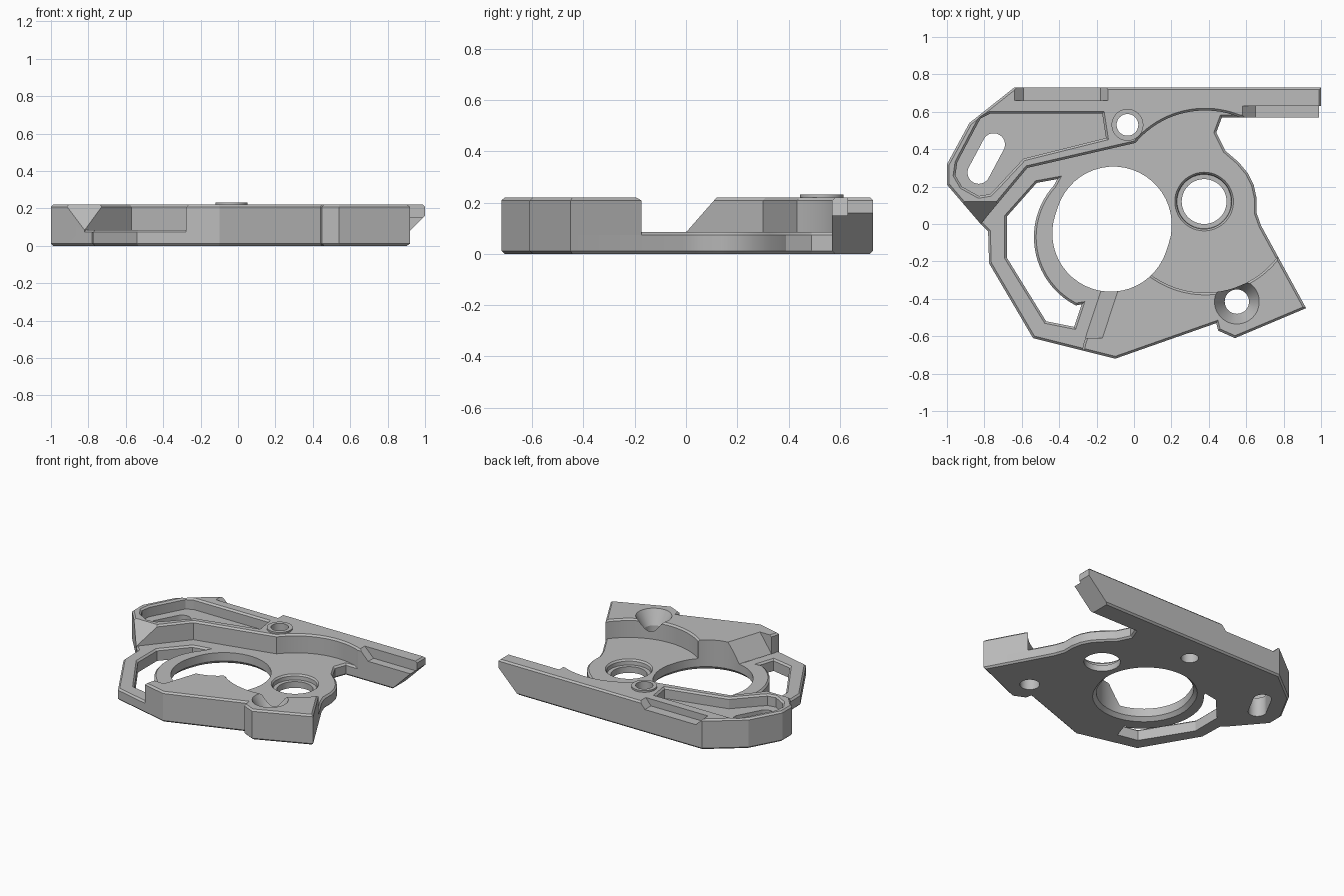
import bpy, bmesh
from math import cos, sin, radians, pi
from mathutils import Vector, Matrix

cube = bpy.data.objects.get("Cube")
if cube:
    bpy.data.objects.remove(cube, do_unlink=True)

grey = bpy.data.materials.new("Machined grey")
grey.use_nodes = True
grey.diffuse_color = (0.5, 0.5, 0.5, 1)
grey.node_tree.nodes["Principled BSDF"].inputs["Base Color"].default_value = (0.5, 0.5, 0.5, 1)

TOP, FLOOR, EDGE = 0.22, 0.085, 0.012


def arc(cx, cy, r, a0, a1, n=32):
    """Points on an arc, angles in degrees."""
    angles = [radians(a0 + (a1 - a0) * i / n) for i in range(n + 1)]
    return [(cx + r * cos(a), cy + r * sin(a)) for a in angles]


def circle(cx, cy, r, n=48):
    return arc(cx, cy, r, 0, 360, n)[:-1]


def slot(a, b, r):
    """Rounded slot outline between two centres."""
    d = Vector(b) - Vector(a)
    t = Vector((1, 0)).angle_signed(d) * -180 / pi
    return arc(*b, r, t - 90, t + 90, 24) + arc(*a, r, t + 90, t + 270, 24)


def grow(pts, amount):
    """Offset a closed outline outward with mitred corners."""
    n = len(pts)
    area = sum(pts[i - 1][0] * pts[i][1] - pts[i][0] * pts[i - 1][1] for i in range(n))
    side = 1 if area > 0 else -1
    out = []
    for i in range(n):
        p = Vector(pts[i])
        e1 = (p - Vector(pts[i - 1])).normalized()
        e2 = (Vector(pts[(i + 1) % n]) - p).normalized()
        n1, n2 = Vector((e1.y, -e1.x)) * side, Vector((e2.y, -e2.x)) * side
        out.append(p + (n1 + n2) * (amount / max(0.3, 1 + n1.dot(n2))))
    return out


def prism(name, pts, layers, axis="z", matrix=None):
    """Solid from an outline stacked at (height, offset) layers along an axis."""
    place = {"z": lambda u, v, w: (u, v, w),
             "x": lambda u, v, w: (w, u, v),
             "y": lambda u, v, w: (u, w, v)}[axis]
    bm = bmesh.new()
    rings = [[bm.verts.new(place(p[0], p[1], h)) for p in grow(pts, off)]
             for h, off in layers]
    n = len(pts)
    bm.faces.new(rings[0])
    bm.faces.new(rings[-1])
    for a, b in zip(rings, rings[1:]):
        for i in range(n):
            j = (i + 1) % n
            bm.faces.new((a[i], a[j], b[j], b[i]))
    bmesh.ops.recalc_face_normals(bm, faces=bm.faces)
    mesh = bpy.data.meshes.new(name)
    bm.to_mesh(mesh)
    bm.free()
    if matrix:
        mesh.transform(matrix)
    mesh.materials.append(grey)
    obj = bpy.data.objects.new(name, mesh)
    bpy.context.collection.objects.link(obj)
    return obj


def combine(target, tool, operation):
    """Apply a boolean and discard the tool."""
    mod = target.modifiers.new("shape", "BOOLEAN")
    mod.operation, mod.solver, mod.object = operation, "EXACT", tool
    bpy.context.view_layer.objects.active = target
    bpy.ops.object.modifier_apply(modifier=mod.name)
    bpy.data.objects.remove(tool, do_unlink=True)


# Outer outline: rear rail, right waist, front lug, left frame, left block
outline = [(-0.64, 0.73), (1, 0.73), (1, 0.57), (0.47, 0.57), (0.44, 0.49),
           (0.49, 0.39), (0.56, 0.33), (0.61, 0.27), (0.64, 0.21), (0.655, 0.14),
           (0.655, 0.06), (0.68, -0.01), (0.92, -0.45), (0.54, -0.61),
           (0.45, -0.57), (0.44, -0.53), (-0.1, -0.72), (-0.54, -0.61),
           (-0.775, -0.21), (-0.78, -0.04), (-0.82, 0), (-1, 0.21),
           (-1, 0.32), (-0.88, 0.54)]

body = prism("mount_plate", outline, [(0, -EDGE), (EDGE, 0), (TOP - EDGE, 0), (TOP, -EDGE)])

# Tall blocks remain outside the round clearance and the left frame
low_area = ([(-1.2, 0), (-0.82, 0), (-0.57, 0.3)]
            + arc(0.38, 0.12, 0.487, 140, -128, 72)
            + [(-0.1, -0.25), (-0.18, -0.36), (-0.27, -0.64), (-0.3, -0.8), (-1.2, -0.8)])
combine(body, prism("cut", low_area, [(-0.1, 0), (TOP - EDGE, 0), (TOP + 0.01, 0.022)]), "DIFFERENCE")

# Thin plate with chamfered rim
combine(body, prism("plate", outline, [(0, -EDGE), (EDGE, 0), (FLOOR - EDGE, 0), (FLOOR, -EDGE)]), "UNION")

# Raised ring around the rear screw hole
combine(body, prism("ring", circle(-0.035, 0.53, 0.085), [(0.18, 0), (0.232, 0)]), "UNION")

# Left pocket
pocket = [(-0.77, 0.59), (-0.17, 0.59), (-0.15, 0.46), (-0.59, 0.35), (-0.73, 0.2),
          (-0.77, 0.16), (-0.83, 0.15), (-0.92, 0.2), (-0.955, 0.26), (-0.945, 0.33),
          (-0.85, 0.51), (-0.82, 0.565)]
# Frame window
window = ([(-0.41, 0.24), (-0.52, 0.22), (-0.68, 0.04), (-0.68, -0.18), (-0.47, -0.52),
           (-0.32, -0.55), (-0.28, -0.43)] + arc(-0.125, -0.07, 0.41, 243, 138, 28))
rim = [(-0.1, 0), (FLOOR - EDGE, 0), (FLOOR + 0.01, 0.022)]
through = [(-0.1, 0), (0.4, 0)]

cuts = [
    (pocket, [(0.14, 0), (TOP - EDGE, 0), (TOP + 0.01, 0.022)]),
    (window, rim),
    # slotted hole, motor hole, shaft hole, two screw holes
    (slot((-0.83, 0.275), (-0.75, 0.425), 0.06), through),
    (slot((-0.125, -0.05), (-0.11, -0.005), 0.312),
     [(-0.02, 0.045), (0.025, 0), (0.4, 0)]),
    (circle(0.375, 0.12, 0.12),
     [(-0.1, 0), (0.045, 0), (0.046, 0.025), (FLOOR - EDGE, 0.027), (FLOOR + 0.01, 0.045)]),
    (circle(-0.035, 0.53, 0.058), through),
    (circle(0.55, -0.415, 0.065), [(-0.1, 0), (0.12, 0), (TOP + 0.01, 0.06)]),
]
for pts, layers in cuts:
    combine(body, prism("cut", pts, layers), "DIFFERENCE")

# Sloped cuts: block tip, rail end, rear ledge, rail recess, lug ramp
shear = Matrix(((1, 0.33, 0, -0.061), (0, 1, 0, 0), (0, 0, 1, 0), (0, 0, 0, 1)))
slopes = [
    ([(-0.01, 0.087), (0.003, 0.087), (0.137, 0.24), (-0.01, 0.24)], -1.1, -0.7, "x", None),
    ([(0.74, -0.1), (1.1, 0.26), (1.1, -0.1)], 0.5, 0.8, "y", None),
    ([(-0.65, 0.23), (-0.59, 0.17), (-0.18, 0.17), (-0.13, 0.23)], 0.66, 0.8, "y", None),
    ([(0.57, 0.23), (0.65, 0.15), (1.1, 0.15), (1.1, 0.23)], 0.5, 0.63, "y", None),
    ([(-0.02, 0.087), (0.002, 0.087), (0.1, 0.23), (-0.02, 0.23)], -0.61, -0.3, "y", shear),
]
for pts, a, b, axis, m in slopes:
    combine(body, prism("cut", pts, [(a, 0), (b, 0)], axis, m), "DIFFERENCE")

# Smooth round walls, keep machined edges crisp
bpy.ops.object.select_all(action="DESELECT")
body.select_set(True)
bpy.context.view_layer.objects.active = body
bpy.ops.object.shade_smooth_by_angle(angle=radians(20))
